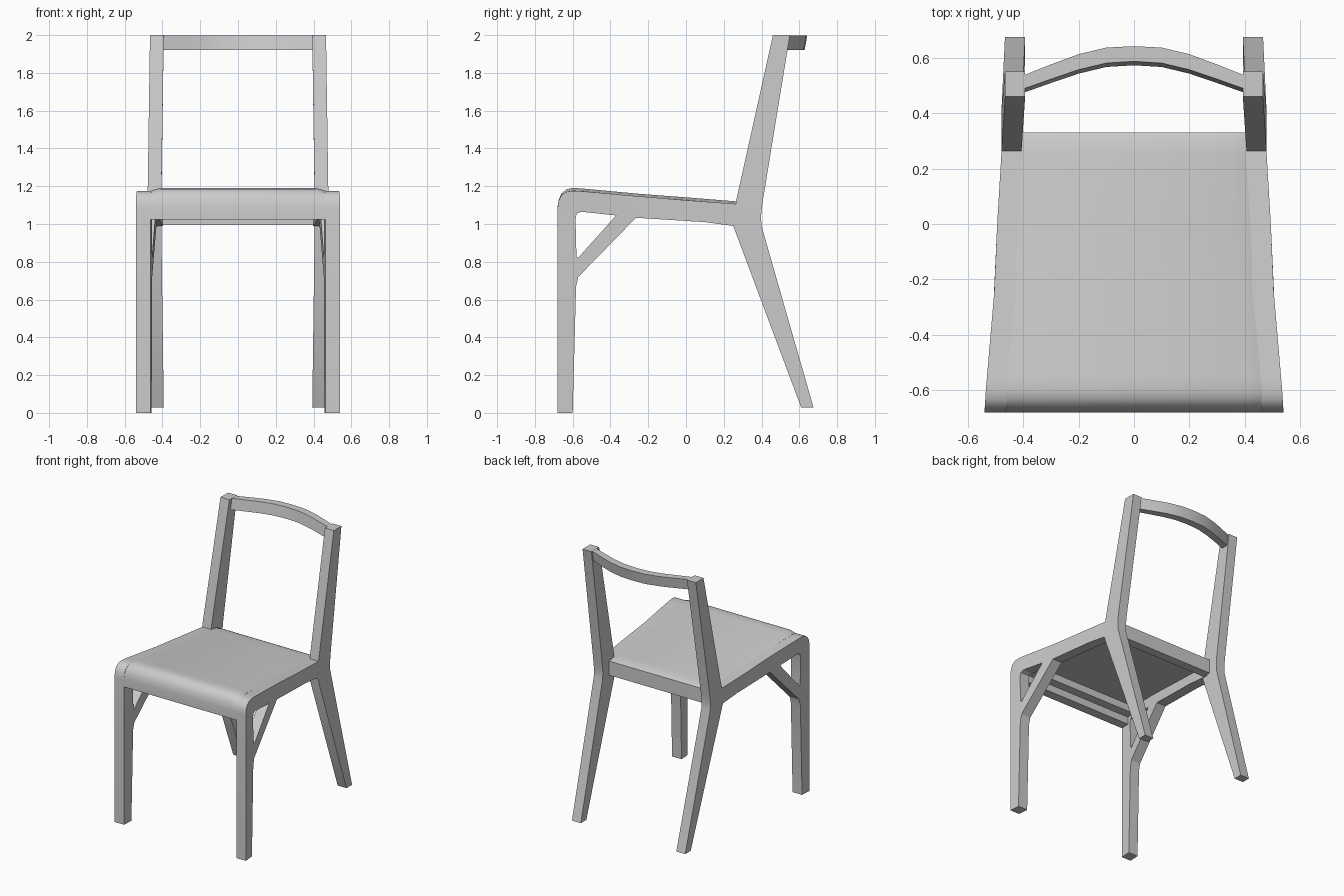
import bpy, bmesh

if "Cube" in bpy.data.objects:
    bpy.data.objects.remove(bpy.data.objects["Cube"])


def finish(name, bm, mirror=False):
    bmesh.ops.recalc_face_normals(bm, faces=bm.faces)
    me = bpy.data.meshes.new(name)
    bm.to_mesh(me)
    bm.free()
    ob = bpy.data.objects.new(name, me)
    bpy.context.collection.objects.link(ob)
    if mirror:
        m = ob.modifiers.new("Mirror", 'MIRROR')
        m.use_mirror_merge = False
    return ob


def interp(table, t):
    if t <= table[0][0]:
        return table[0][1]
    for (a, va), (b, vb) in zip(table, table[1:]):
        if t <= b:
            return va + (vb - va) * (t - a) / (b - a)
    return table[-1][1]


def plate(name, loops, outer, width):
    """Fill side outlines (y, z), holes included, and thicken them inwards along x."""
    bm = bmesh.new()
    for loop in loops:
        vs = [bm.verts.new((0, y, z)) for y, z in loop]
        for a, b in zip(vs, vs[1:] + vs[:1]):
            bm.edges.new((a, b))
    bmesh.ops.triangle_fill(bm, use_beauty=True, edges=bm.edges[:], normal=(1, 0, 0))
    outside = bm.verts[:]
    res = bmesh.ops.extrude_face_region(bm, geom=bm.faces[:], use_keep_orig=True)
    inside = [g for g in res["geom"] if isinstance(g, bmesh.types.BMVert)]
    for v in outside:
        v.co.x = outer(v.co.y, v.co.z)
    for v in inside:
        v.co.x = outer(v.co.y, v.co.z) - width
    return finish(name, bm, mirror=True)


def loft(name, rings):
    bm = bmesh.new()
    rows = [[bm.verts.new(p) for p in ring] for ring in rings]
    for r, s in zip(rows, rows[1:]):
        for i in range(len(r)):
            j = (i + 1) % len(r)
            bm.faces.new((r[i], r[j], s[j], s[i]))
    bm.faces.new(rows[0])
    bm.faces.new(rows[-1])
    return finish(name, bm)


# Plan outline of the seat: half width along y
HALF = [(-0.68, 0.54), (-0.6, 0.535), (-0.25, 0.505), (0.0, 0.494), (0.3, 0.476)]

# Front leg, side rail and diagonal brace in one piece, with the window between them
side_outline = [(-0.68, 0), (-0.68, 1.08), (-0.676, 1.12), (-0.66, 1.152), (-0.635, 1.17),
                (-0.6, 1.176), (-0.56, 1.174), (-0.25, 1.147), (0.0, 1.126), (0.3, 1.104),
                (0.3, 0.99), (0.25, 0.99), (0.1, 1.01), (-0.265, 1.033), (-0.57, 0.72),
                (-0.582, 0.67), (-0.6, 0)]
window = [(-0.585, 1.03), (-0.578, 1.055), (-0.555, 1.065), (-0.37, 1.045),
          (-0.572, 0.82), (-0.58, 0.83)]
plate("side_frame", [side_outline, window], lambda y, z: interp(HALF, y), 0.078)

# Bent back leg and back post
back_outline = [(0.61, 0.028), (0.675, 0.028), (0.4, 0.99), (0.397, 1.04), (0.403, 1.1),
                (0.55, 2), (0.46, 2), (0.265, 1.12), (0.25, 0.99)]
POST = [(0.03, 0.466), (0.99, 0.479), (1.12, 0.479), (2.0, 0.466)]
plate("back_leg", [back_outline], lambda y, z: interp(POST, z), 0.073)

# Seat shell: rolled front apron, thin panel and rear rail, top eased down at the sides
seat_top = [(-0.68, 1.025), (-0.68, 1.09), (-0.674, 1.13), (-0.658, 1.163), (-0.632, 1.184),
            (-0.6, 1.191), (-0.55, 1.188), (-0.25, 1.16), (0.0, 1.141), (0.25, 1.121),
            (0.3, 1.116), (0.33, 1.1)]
seat_under = [(0.33, 0.995), (0.265, 0.995), (0.265, 1.07), (-0.545, 1.135),
              (-0.545, 1.08), (-0.61, 1.08), (-0.61, 1.025)]


def seat_ring(side, inset, drop):
    ring = []
    for y, z in seat_top + seat_under:
        half = interp(HALF, y) - 0.074
        d = drop if z > 1.1 and (y, z) in seat_top else 0
        ring.append((side * (half - inset), y, z - d))
    return ring


loft("seat", [seat_ring(-1, 0, 0.014), seat_ring(-1, 0.05, 0),
              seat_ring(1, 0.05, 0), seat_ring(1, 0, 0.014)])

# Curved top rail of the backrest, leaning with the posts
BOW = [(0, 0.587, 0.642), (0.1, 0.581, 0.637), (0.2, 0.557, 0.613),
       (0.3, 0.523, 0.576), (0.41, 0.484, 0.532)]
stations = [(-x, f, b) for x, f, b in BOW[:0:-1]] + BOW
loft("back_rail", [[(x, f - 0.014, 1.92), (x, b - 0.014, 1.92), (x, b, 1.999), (x, f, 1.999)]
                   for x, f, b in stations])

# Smooth the gentle curves, keep crisp edges
bpy.ops.object.select_all(action='SELECT')
bpy.context.view_layer.objects.active = bpy.data.objects["seat"]
bpy.ops.object.shade_smooth_by_angle(angle=0.5)
